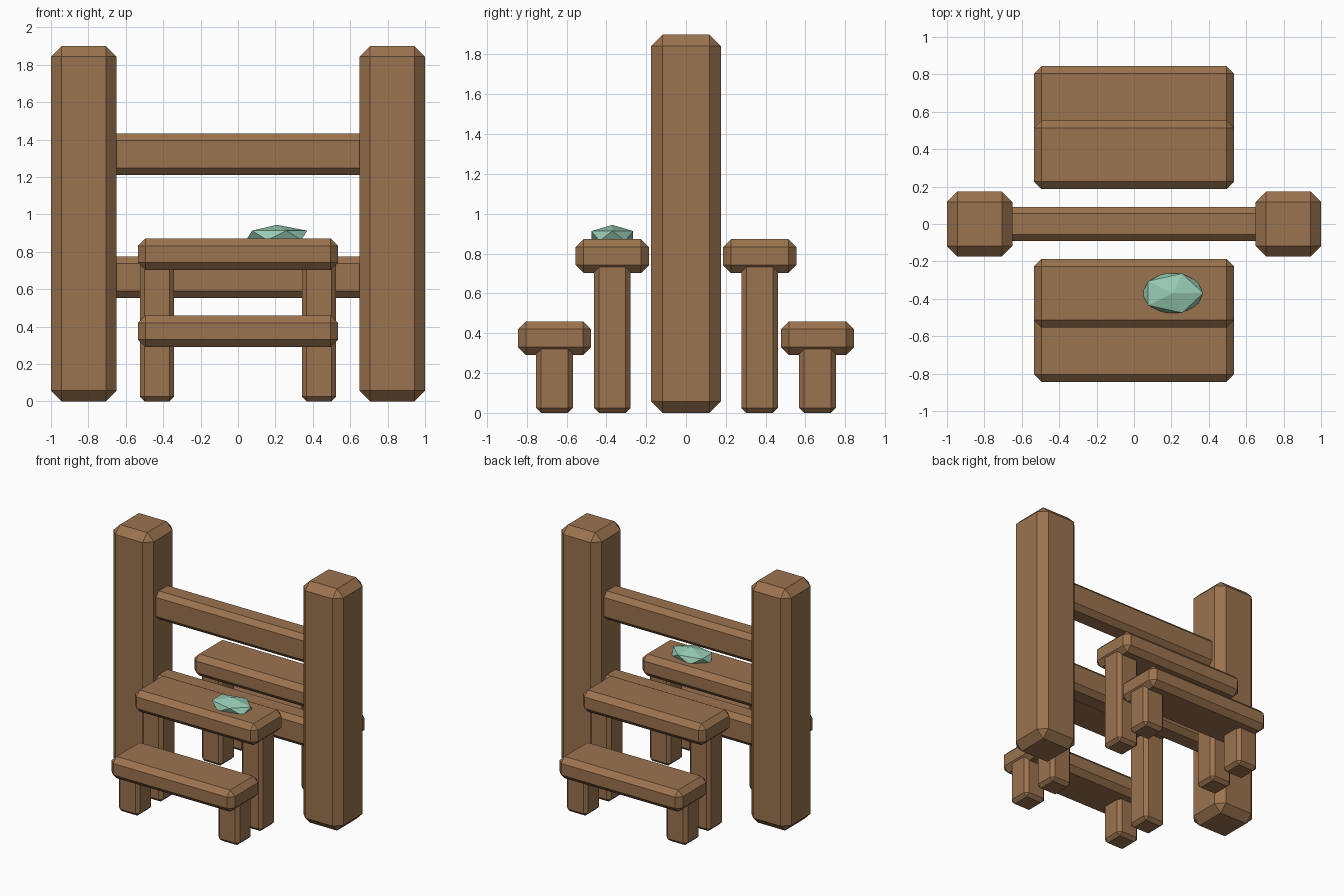
import bpy
from mathutils import Vector

cube = bpy.data.objects.get("Cube")
if cube:
    bpy.data.objects.remove(cube, do_unlink=True)


def make_material(name, rgb):
    mat = bpy.data.materials.new(name)
    mat.use_nodes = True
    colour = (*rgb, 1.0)
    mat.diffuse_color = colour
    mat.node_tree.nodes["Principled BSDF"].inputs["Base Color"].default_value = colour
    return mat


wood = make_material("brown wood", (0.33, 0.172, 0.078))
mineral = make_material("pale green stone", (0.31, 0.60, 0.45))


def beam(name, low, high, chamfer):
    """Chamfered timber block between two opposite corners."""
    low, high = Vector(low), Vector(high)
    bpy.ops.mesh.primitive_cube_add(size=1, location=(low + high) / 2)
    obj = bpy.context.object
    obj.name = name
    for v in obj.data.vertices:
        v.co *= high - low
    bevel = obj.modifiers.new("chamfer", "BEVEL")
    bevel.width = chamfer
    bevel.segments = 1
    obj.data.materials.append(wood)
    return obj


# Two tall posts
for side, x in (("right", -0.825), ("left", 0.825)):
    beam(side + "_post", (x - 0.175, -0.175, 0), (x + 0.175, 0.175, 1.9), 0.057)

# Rails running into the posts
for name, z in (("lower_rail", 0.552), ("upper_rail", 1.21)):
    beam(name, (-0.75, -0.092, z), (0.75, 0.092, z + 0.223), 0.037)

# Low and high steps with a pair of legs each, in front and behind
for end, sign in (("front", -1), ("back", 1)):
    for level, dist, top in (("low", 0.66, 0.46), ("high", 0.37, 0.872)):
        y = sign * dist
        name = f"{end}_{level}_step"
        beam(name, (-0.535, y - 0.184, top - 0.17), (0.535, y + 0.184, top), 0.04)
        for side, x in (("right", -0.433), ("left", 0.433)):
            beam(f"{name}_{side}_leg", (x - 0.092, y - 0.092, 0),
                 (x + 0.092, y + 0.092, top - 0.08), 0.025)

# Faceted stone lying on the front high step
bpy.ops.mesh.primitive_ico_sphere_add(subdivisions=1, radius=1, location=(0.207, -0.37, 0.888))
stone = bpy.context.object
stone.name = "faceted_stone"
for v in stone.data.vertices:
    v.co *= Vector((0.182, 0.123, 0.056))
stone.data.materials.append(mineral)
